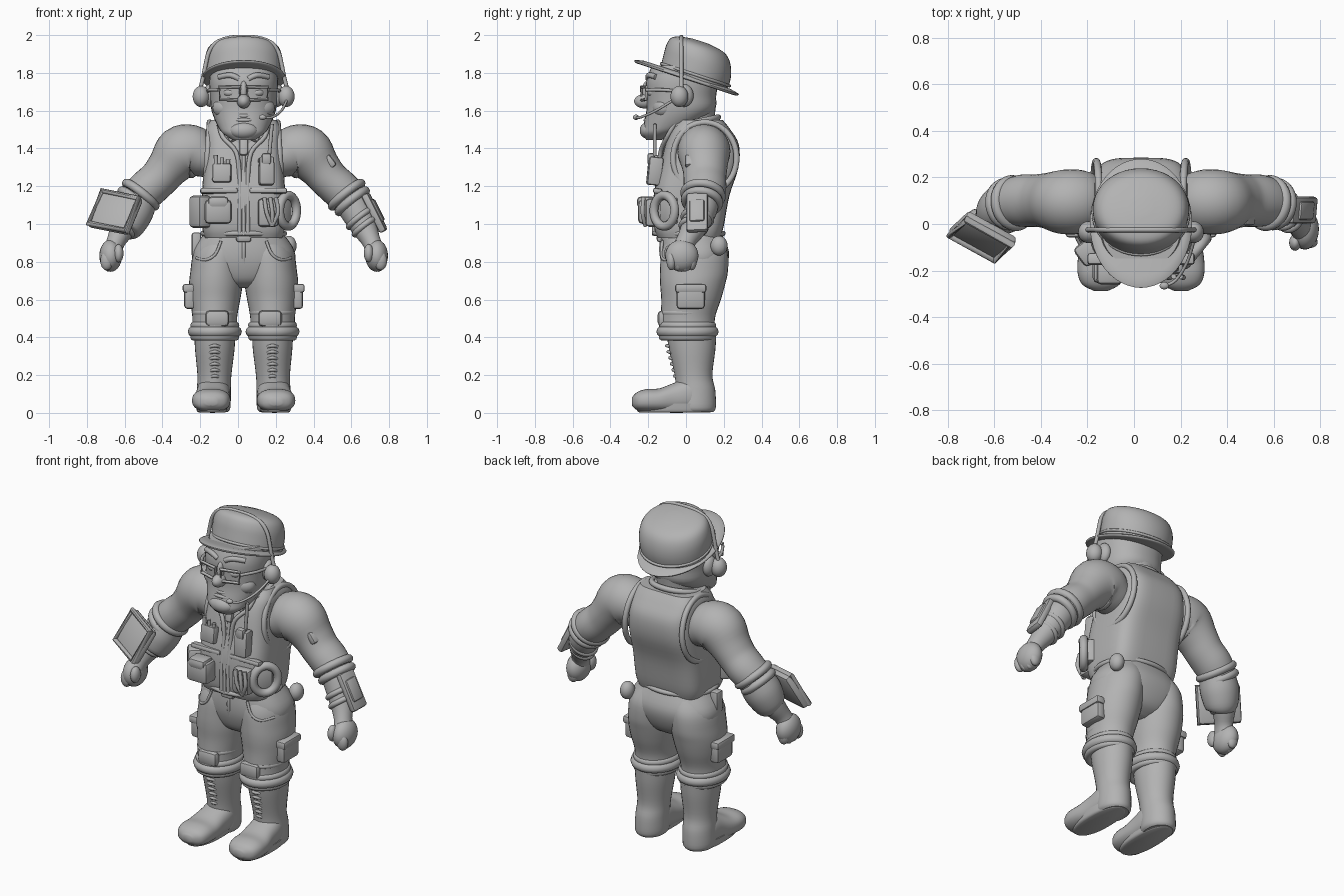
import bpy, bmesh, math
from mathutils import Vector, Matrix

CX = 0.03  # the body's centre line
V = Vector
grey = bpy.data.materials.new("clay grey")
grey.diffuse_color = (0.45, 0.45, 0.45, 1)


def finish(name, bm, angle=40):
    bmesh.ops.recalc_face_normals(bm, faces=bm.faces)
    me = bpy.data.meshes.new(name)
    bm.to_mesh(me)
    bm.free()
    me.materials.append(grey)
    ob = bpy.data.objects.new(name, me)
    bpy.context.collection.objects.link(ob)
    bpy.ops.object.select_all(action='DESELECT')
    ob.select_set(True)
    bpy.context.view_layer.objects.active = ob
    bpy.ops.object.shade_smooth_by_angle(angle=math.radians(angle))
    return ob


def spline(p, sub, closed):
    """Catmull-Rom interpolation of equal-length tuples."""
    n, out = len(p), []
    get = (lambda i: p[i % n]) if closed else (lambda i: p[max(0, min(n - 1, i))])
    for i in range(n if closed else n - 1):
        for s in range(sub):
            t = s / sub
            out.append([0.5 * (2 * b + (c - a) * t + (2 * a - 5 * b + 4 * c - d) * t * t
                        + (3 * b - a - 3 * c + d) * t ** 3)
                        for a, b, c, d in zip(get(i - 1), get(i), get(i + 1), get(i + 2))])
    return out if closed else out + [list(p[-1])]


def loft(name, rings, axis=None, power=2, n=32, sub=4, closed=False):
    """Skin rings (x, y, z, half width, half depth); axis fixes the ring plane."""
    rs = spline(rings, sub, closed)
    m, bm, loops, u = len(rs), bmesh.new(), [], None
    for i, r in enumerate(rs):
        a, b = (rs[i - 1], rs[(i + 1) % m]) if closed else (rs[max(i - 1, 0)], rs[min(i + 1, m - 1)])
        t = V(axis).normalized() if axis else (V(b[:3]) - V(a[:3])).normalized()
        if u is None:
            u = V((0, 1, 0)).cross(t)
            if u.length < 0.1:
                u = V((1, 0, 0))
        u = (u - t * u.dot(t)).normalized()
        v = t.cross(u)
        loop = []
        for k in range(n):
            c, s = math.cos(2 * math.pi * k / n), math.sin(2 * math.pi * k / n)
            c, s = [math.copysign(abs(q) ** (2 / power), q) for q in (c, s)]
            loop.append(bm.verts.new(V(r[:3]) + u * c * r[3] + v * s * r[4]))
        loops.append(loop)
    for i in range(m if closed else m - 1):
        A, B = loops[i], loops[(i + 1) % m]
        for k in range(n):
            bm.faces.new((A[k], A[(k + 1) % n], B[(k + 1) % n], B[k]))
    if not closed:
        bm.faces.new(loops[0])
        bm.faces.new(loops[-1])
    return finish(name, bm)


def pipe(name, pts, r, closed=False, sub=4):
    return loft(name, [(*p, r, r) for p in pts], n=10, sub=sub, closed=closed)


def hoop(name, c, a, b, r, n=16):
    """Elliptical pipe around c spanned by the vectors a and b."""
    ang = [2 * math.pi * k / n for k in range(n)]
    return pipe(name, [V(c) + V(a) * math.cos(t) + V(b) * math.sin(t) for t in ang], r, True, 3)


def ball(name, c, r):
    bm = bmesh.new()
    bmesh.ops.create_uvsphere(bm, u_segments=24, v_segments=14, radius=1)
    bm.transform(Matrix.Translation(c) @ Matrix.Diagonal((*r, 1)))
    return finish(name, bm)


def box(name, c, size, normal=(0, -1, 0), up=(0, 0, 1), bevel=0.012):
    """Rounded box, size = (width, thickness along normal, height along up)."""
    f = -V(normal).normalized()
    z = (V(up) - f * V(up).dot(f)).normalized()
    x = f.cross(z)
    rot = Matrix((x, f, z)).transposed().to_4x4()
    bm = bmesh.new()
    bmesh.ops.create_cube(bm, size=1)
    bm.transform(Matrix.Diagonal((*size, 1)))
    bmesh.ops.bevel(bm, geom=bm.edges[:], offset=min(bevel, min(size) * .45), segments=2,
                    affect='EDGES', profile=0.5)
    bm.transform(Matrix.Translation(c) @ rot)
    return finish(name, bm)


# Torso with vest, neck and hips
Z = (0, 0, 1)
loft("vest", [(CX, .015, .925, .205, .165), (CX, .015, .99, .22, .185), (CX, .03, 1.15, .22, .2),
              (CX, .07, 1.3, .212, .208), (CX, .085, 1.42, .203, .195), (CX, .08, 1.5, .2, .155),
              (CX, .08, 1.55, .175, .115)], Z, 4, 48)
hoop("vest_hem", (CX, .015, .95), (.216, 0, 0), (0, .181, 0), .014)
loft("neck", [(CX, .03, 1.42, .14, .14), (CX, .02, 1.52, .12, .13), (CX, .03, 1.64, .13, .13)], Z)
hoop("collar", (CX, .03, 1.535), (.15, 0, .0), (0, .14, .03), .016)
loft("hips", [(CX, .035, .66, .07, .07), (CX, .04, .7, .17, .135), (CX, .045, .78, .262, .172),
              (CX, .045, .86, .268, .181), (CX, .03, .95, .21, .16)], Z, 2.4, 40)
pipe("trouser_fly", [(CX, -.125, .93), (CX, -.132, .86), (CX, -.12, .79)], .011)
box("belt_buckle", (CX, -.135, .925), (.08, .04, .04))

# Head and face
loft("head", [(CX, -.17, 1.445, .06, .04), (CX, -.14, 1.48, .11, .09), (CX, -.09, 1.52, .138, .135),
              (CX, -.03, 1.6, .17, .18), (CX, -.025, 1.68, .178, .185), (CX, -.02, 1.76, .182, .19),
              (CX, -.01, 1.84, .17, .17)], Z, 2.3)
ball("nose", (CX, -.22, 1.65), (.036, .055, .038))
ball("nose_bridge", (CX, -.2, 1.7), (.022, .035, .06))
ball("chin", (CX, -.2, 1.495), (.075, .045, .045))
ball("lower_lip", (CX, -.2, 1.55), (.055, .025, .014))
pipe("smile", [(CX - .08, -.165, 1.60), (CX - .04, -.195, 1.578), (CX, -.208, 1.572),
               (CX + .04, -.195, 1.578), (CX + .08, -.165, 1.60)], .011)

# Hat tilted backwards
TILT = V((0, .31, .95))
loft("hat_crown", [(CX, .04, 1.76, .203, .187), (CX, .058, 1.83, .207, .188), (CX, .066, 1.89, .203, .18),
                   (CX, .07, 1.935, .182, .158), (CX, .074, 1.957, .135, .115), (CX, .077, 1.968, .04, .04)],
     TILT, 2.05, 40)
loft("hat_brim", [(CX, 0, 1.765, .2, .27), (CX, 0, 1.768, .216, .285), (CX, .002, 1.774, .22, .29),
                  (CX, .004, 1.78, .216, .286), (CX, .006, 1.79, .197, .24)], TILT, 2, 48, 2)
hoop("hat_band", (CX, .05, 1.79), (.204, 0, 0), (0, .181, -.059), .008)

# Headset hugging the hat
half = [(.237, 1.69), (.216, 1.77), (.2, 1.85), (.184, 1.91), (.148, 1.958), (.08, 1.985)]
pipe("headband", [(CX + x, -.025, z) for x, z in half] + [(CX, -.025, 1.99)]
     + [(CX - x, -.025, z) for x, z in reversed(half)], .011)
pipe("microphone_boom", [(CX + .23, -.06, 1.66), (CX + .2, -.16, 1.6), (CX + .15, -.24, 1.565),
                         (CX + .1, -.265, 1.565)], .007)
ball("microphone", (CX + .1, -.265, 1.565), (.02, .016, .014))

for s in (-1, 1):
    def P(x, y, z):
        return (CX + s * x, y, z)

    # Face pairs and glasses
    ball("earcup", P(.225, -.035, 1.675), (.045, .047, .056))
    ball("ear", P(.18, -.01, 1.68), (.035, .05, .06))
    ball("cheek", P(.085, -.118, 1.615), (.08, .062, .06))
    ball("eye", P(.07, -.17, 1.695), (.04, .035, .025))
    pipe("eyebrow", [P(.025, -.2, 1.768), P(.07, -.195, 1.788), P(.13, -.158, 1.778)], .015)
    lens = [P(.022, -.235, 1.655), P(.125, -.21, 1.66), P(.13, -.21, 1.725), P(.018, -.235, 1.725)]
    pipe("glasses_rim", lens, .01, True, 1)
    pipe("glasses_temple", [P(.13, -.21, 1.71), P(.18, -.12, 1.71), P(.19, -.02, 1.70)], .009)

    # Vest armhole edge, lapel and shirt collar
    hoop("armhole_edge", P(.192, .1, 1.35), (0, .168, 0), (s * -.012, 0, .188), .016)
    pipe("vest_lapel", [P(.13, -.06, 1.53), P(.11, -.10, 1.46), P(.04, -.135, 1.38), P(.022, -.145, 1.25),
                        P(.022, -.165, 1.1), P(.022, -.167, .95)], .012)
    box("shirt_collar", P(.05, -.1, 1.465), (.07, .03, .05), (s * .3, -1, .4), (s * .5, 0, 1))

    # Arm with round shoulder, cuff and fist
    loft("arm", [(*P(.1, .085, 1.36), .1, .1), (*P(.2, .09, 1.36), .112, .122),
                 (*P(.27, .095, 1.385), .138, .138), (*P(.335, .095, 1.372), .144, .138),
                 (*P(.4, .1, 1.3), .114, .12), (*P(.45, .1, 1.24), .104, .113),
                 (*P(.51, .1, 1.185), .104, .112), (*P(.565, .09, 1.135), .1, .1)])
    loft("forearm", [(*P(.55, .09, 1.15), .08, .08), (*P(.59, .08, 1.08), .086, .086),
                     (*P(.64, .04, .98), .068, .068), (*P(.675, .0, .91), .05, .052),
                     (*P(.695, -.02, .86), .05, .06)])
    d = V((s * .6, -.12, -.75)).normalized()
    w = V((0, 1, 0)).cross(d).normalized()
    for k, (x, y, z, r) in enumerate([(.545, .09, 1.155, .098), (.575, .085, 1.12, .09),
                                      (.615, .06, 1.03, .074), (.638, .04, .985, .064)]):
        hoop("cuff_roll", P(x, y, z), w * r, d.cross(w) * r, .023 if k < 2 else .016)
    ball("fist", P(.704, -.022, .832), (.06, .088, .085))
    ball("thumb", P(.662, -.08, .845), (.026, .035, .048))
    for k in range(4):
        ball("finger", P(.725 - .006 * k, -.077 + .036 * k, .805), (.034, .026, .05 + .004 * (k % 3)))

    # Trouser leg, knee and rolled hem
    loft("trouser_leg", [(*P(.11, .04, .93), .1, .14), (*P(.13, .045, .85), .135, .175),
                         (*P(.142, .042, .75), .14, .18), (*P(.147, .035, .68), .142, .172),
                         (*P(.151, .027, .6), .133, .158), (*P(.153, .01, .5), .118, .143),
                         (*P(.153, .01, .4), .122, .145)], Z)
    for z, r, h in ((.402, .11, .02), (.43, .113, .03), (.463, .108, .022), (.53, .106, .016)):
        hoop("leg_fold", P(.153, .008, z), (r, 0, 0), (0, r + .022, 0), h)
    box("knee_pad", P(.14, -.125, .5), (.125, .05, .085), bevel=.022)
    box("thigh_pouch", P(.285, .025, .615), (.15, .06, .13), (s, 0, 0), (s * -.1, 0, 1), .018)
    box("thigh_pouch_flap", P(.29, .025, .66), (.165, .065, .045), (s, 0, 0), (s * -.1, 0, 1))
    pipe("hip_pocket_seam", [P(.12, -.125, .91), P(.15, -.13, .84), P(.2, -.112, .81),
                             P(.25, -.05, .82)], .008)

    # Boot with laces
    loft("boot_shaft", [(*P(.153, .03, .4), .108, .13), (*P(.153, .033, .33), .104, .122),
                        (*P(.155, .04, .2), .09, .1), (*P(.158, .05, .12), .09, .105),
                        (*P(.16, .05, .03), .09, .108), (*P(.16, .05, .005), .075, .095)], Z)
    loft("boot_foot", [(*P(.16, .1, .07), .07, .06), (*P(.16, .03, .095), .088, .092),
                       (*P(.164, -.06, .08), .092, .08), (*P(.17, -.14, .067), .1, .063),
                       (*P(.172, -.21, .066), .1, .06), (*P(.172, -.26, .062), .08, .047),
                       (*P(.172, -.287, .06), .03, .02)], (0, -1, 0), 2.4)
    loft("boot_sole", [(*P(.168, -.06, .002), .07, .185), (*P(.168, -.06, .012), .08, .2),
                       (*P(.168, -.06, .05), .085, .2)], Z, 2.3)
    for k in range(6):
        z = .19 + .032 * k
        y = -.05 - .042 * (z - .19) / .16
        pipe("boot_lace", [P(.128, y + .008, z), P(.153, y - .01, z + .006), P(.178, y + .008, z)], .009)

# Vest front: zip, chest pockets, tools, radio and belt kit
pipe("zip", [(CX, -.115, 1.42), (CX, -.14, 1.25), (CX, -.167, 1.08), (CX, -.17, .94)], .01)
box("neck_tie", (CX, -.115, 1.42), (.045, .03, .12), (0, -1, .3))
box("chest_pocket", (-.085, -.15, 1.27), (.1, .05, .1), (-.1, -1, .1))
for k in range(3):
    pipe("pocket_tool", [(-.115 + .03 * k, -.155, 1.28), (-.118 + .033 * k, -.155, 1.365 - .012 * k)], .011)
box("radio", (.15, -.165, 1.28), (.08, .075, .15), (.1, -1, .1))
box("radio_clip", (.15, -.185, 1.345), (.05, .04, .06))
pipe("radio_antenna", [(.165, -.165, 1.36), (.18, -.165, 1.53)], .01)
box("belt_pouch", (-.105, -.2, 1.065), (.145, .11, .13), bevel=.025)
box("belt_pouch_flap", (-.105, -.21, 1.115), (.11, .1, .06), bevel=.02)
box("side_pouch", (-.195, -.12, 1.065), (.1, .1, .17), (-.8, -.6, 0), bevel=.02)
box("tool_pouch", (.16, -.18, 1.06), (.11, .07, .15), bevel=.02)
for x in (.14, .17, .2):
    pipe("plier", [(x, -.225, 1.14), (x + .012, -.23, 1.06), (.18, -.215, .99)], .011)
hoop("rope_coil", (.265, -.115, 1.07), (.045, .055, 0), (0, 0, .082), .024)
box("coil_mount", (.235, -.09, 1.07), (.09, .06, .14), (.75, -.65, 0))
for x in (-.1, .16):
    box("vest_strap", (x, -.15, 1.175), (.2, .05, .03), (0, -1, .15))

# Hip items
ball("hip_canteen", (.27, .175, .885), (.04, .045, .052))
box("hip_sheath", (-.22, .02, .89), (.06, .05, .13), (-1, 0, 0))

# Wrist devices and arm patch
f1 = V((-.35, -.8, .45)).normalized()
c1 = V((-.65, -.05, 1.06))
u1 = V((.2, 0, 1))
u1 = (u1 - f1 * u1.dot(f1)).normalized()
r1 = u1.cross(f1)
box("wrist_screen_case", c1, (.25, .045, .22), f1, u1, .02)
pipe("wrist_screen_frame", [c1 + f1 * .022 + r1 * a * .112 + u1 * b * .098
                            for a, b in ((-1, -1), (1, -1), (1, 1), (-1, 1))], .017, True, 1)
loft("wrist_bracer", [(-.525, .085, 1.13, .1, .1), (-.56, .065, 1.06, .108, .108),
                      (-.595, .04, .98, .09, .09), (-.605, .03, .96, .06, .06)])
box("wrist_remote", (.722, .06, 1.06), (.115, .04, .225), (.9, -.1, .45), (-.45, 0, .9), .015)
box("wrist_remote_pad", (.735, .058, 1.07), (.08, .03, .13), (.9, -.1, .45), (-.45, 0, .9))
box("arm_patch", (.492, .07, 1.335), (.15, .04, .07), (.8, -.1, .6), (-.6, 0, .8))
